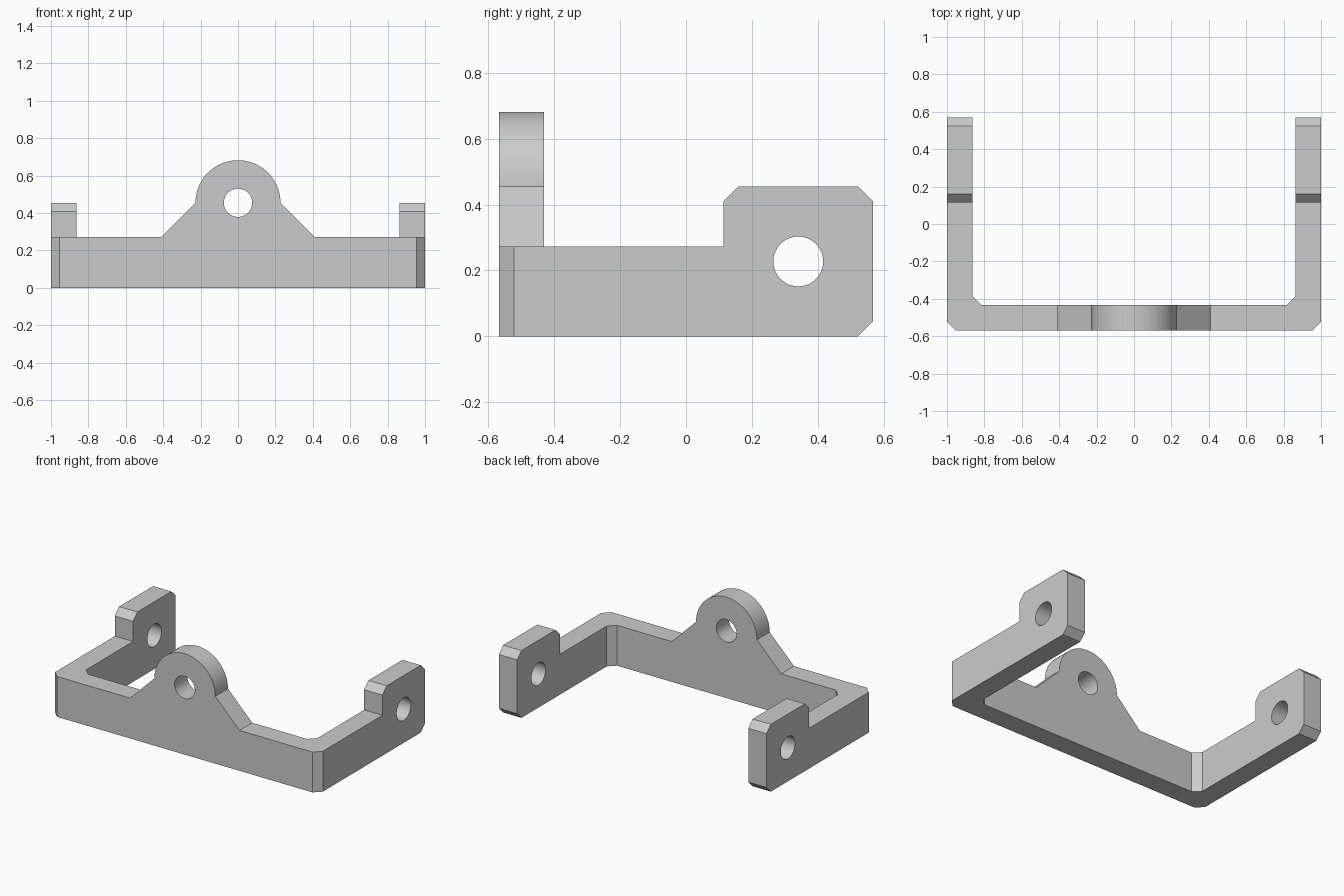
import bpy, math
from mathutils import Vector

cube = bpy.data.objects.get("Cube")
if cube:
    bpy.data.objects.remove(cube, do_unlink=True)

U = 1 / 22            # design unit: the bracket is 44 units wide
X, Y = 22 * U, 12.5 * U
T, C = 3 * U, U       # wall thickness and chamfer
RAIL, EAR = 6 * U, 10 * U

grey = bpy.data.materials.new("light grey")
grey.use_nodes = True
colour = (0.6, 0.6, 0.6, 1)
grey.diffuse_color = colour
grey.node_tree.nodes["Principled BSDF"].inputs["Base Color"].default_value = colour


def prism(name, outline, axis, start, end):
    """Extrude a 2D outline along x, y or z; the outline keeps the other two axes in order."""
    n = len(outline)
    verts = []
    for depth in (start, end):
        for p in outline:
            co = list(p)
            co.insert(axis, depth)
            verts.append(co)
    faces = [list(range(n))[::-1], list(range(n, 2 * n))]
    faces += [(i, (i + 1) % n, n + (i + 1) % n, n + i) for i in range(n)]
    if axis == 1:  # keep normals outward
        faces = [list(f)[::-1] for f in faces]
    mesh = bpy.data.meshes.new(name)
    mesh.from_pydata([Vector(v) for v in verts], [], faces)
    mesh.materials.append(grey)
    ob = bpy.data.objects.new(name, mesh)
    bpy.context.collection.objects.link(ob)
    return ob


def arc(cx, cy, r, a0, a1, n):
    return [(cx + r * math.cos(a0 + (a1 - a0) * i / n),
             cy + r * math.sin(a0 + (a1 - a0) * i / n)) for i in range(n + 1)]


def combine(target, other, operation):
    """Apply a boolean and remove the helper."""
    mod = target.modifiers.new("shape", 'BOOLEAN')
    mod.operation, mod.object, mod.solver = operation, other, 'EXACT'
    bpy.context.view_layer.objects.active = target
    bpy.ops.object.modifier_apply(modifier=mod.name)
    bpy.data.objects.remove(other, do_unlink=True)


# U-shaped footprint with chamfered corners
half = [(X - C, -Y), (X, -Y + C), (X, Y), (X - T, Y),
        (X - T, -Y + T + C), (X - T - C, -Y + T)]
footprint = half + [(-x, y) for x, y in reversed(half)]
bracket = prism("bracket", footprint, 2, 0, EAR + C)

# Side outline: low rail rising to a chamfered ear at the back
ear_front = Y - 10 * U
side = [(-Y - C, 0), (Y - C, 0), (Y, C), (Y, EAR - C), (Y - C, EAR),
        (ear_front + C, EAR), (ear_front, EAR - C), (ear_front, RAIL), (-Y - C, RAIL)]
combine(bracket, prism("side_outline", side, 0, -X - C, X + C), 'INTERSECT')

# Rounded front lug with sloping shoulders
lug = [(-9 * U, 3 * U), (9 * U, 3 * U), (9 * U, RAIL)]
lug += arc(0, EAR, 5 * U, 0, math.pi, 48) + [(-9 * U, RAIL)]
combine(bracket, prism("front_lug", lug, 1, -Y, -Y + T), 'UNION')

# Pivot holes through the lug and both ears
R = 5 / 3 * U
circle = arc(0, EAR, R, 0, 2 * math.pi, 48)[:-1]
combine(bracket, prism("lug_hole", circle, 1, -Y - C, -Y + T + C), 'DIFFERENCE')
circle = arc(Y - 5 * U, 5 * U, R, 0, 2 * math.pi, 48)[:-1]
combine(bracket, prism("ear_hole", circle, 0, -X - C, X + C), 'DIFFERENCE')

bpy.ops.object.select_all(action='DESELECT')
bracket.select_set(True)
bpy.context.view_layer.objects.active = bracket
bpy.ops.object.shade_smooth_by_angle(angle=math.radians(30))
